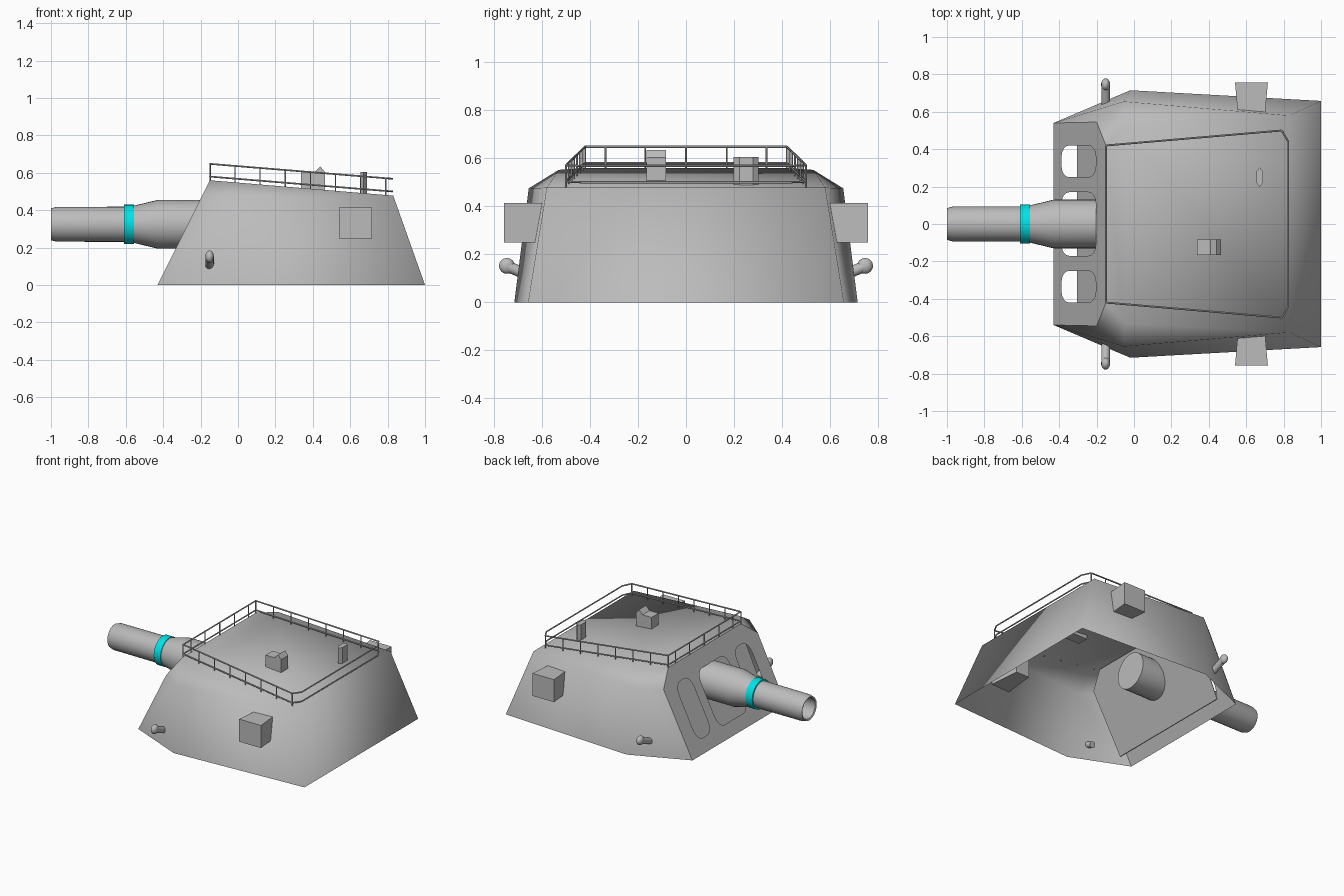
import bpy, bmesh, math
from mathutils import Vector

if "Cube" in bpy.data.objects:
    bpy.data.objects.remove(bpy.data.objects["Cube"])


def material(name, rgb):
    m = bpy.data.materials.new(name)
    m.diffuse_color = (*rgb, 1)
    m.use_nodes = True
    m.node_tree.nodes["Principled BSDF"].inputs["Base Color"].default_value = m.diffuse_color
    return m


GREY = material("plain_grey", (0.5, 0.5, 0.5))
CYAN = material("cyan", (0.0, 0.8, 0.83))


def finish(name, bm, mat=GREY, smooth=None):
    me = bpy.data.meshes.new(name)
    bm.to_mesh(me)
    bm.free()
    ob = bpy.data.objects.new(name, me)
    bpy.context.collection.objects.link(ob)
    me.materials.append(mat)
    if smooth:
        bpy.ops.object.select_all(action='DESELECT')
        ob.select_set(True)
        bpy.context.view_layer.objects.active = ob
        bpy.ops.object.shade_smooth_by_angle(angle=math.radians(smooth))
    return ob


def prism(name, base, offset):
    """Extrude a closed polygon along an offset."""
    bm = bmesh.new()
    face = bm.faces.new([bm.verts.new(p) for p in base])
    new = bmesh.ops.extrude_face_region(bm, geom=[face], use_keep_orig=True)["geom"]
    bmesh.ops.translate(bm, vec=offset, verts=[v for v in new if isinstance(v, bmesh.types.BMVert)])
    bmesh.ops.recalc_face_normals(bm, faces=bm.faces)
    return finish(name, bm)


def lathe(name, profile, mat=GREY, sides=32):
    """Revolve (x, radius) points about the gun axis."""
    bm = bmesh.new()
    rings = []
    for x, r in profile:
        rings.append([bm.verts.new((x, r * math.cos(2 * math.pi * i / sides),
                                    0.325 + r * math.sin(2 * math.pi * i / sides))) for i in range(sides)])
    for a, b in zip(rings, rings[1:]):
        for i in range(sides):
            j = (i + 1) % sides
            bm.faces.new((a[i], a[j], b[j], b[i]))
    bm.faces.new(rings[0])
    bm.faces.new(rings[-1])
    bmesh.ops.recalc_face_normals(bm, faces=bm.faces)
    return finish(name, bm, mat, 35)


def rod(bm, a, b, r, sides=6):
    """Add a straight round bar between two points."""
    a, b = Vector(a), Vector(b)
    mat = Vector((0, 0, 1)).rotation_difference(b - a).to_matrix().to_4x4()
    mat.translation = (a + b) / 2
    bmesh.ops.create_cone(bm, cap_ends=True, segments=sides, radius1=r, radius2=r,
                          depth=(b - a).length, matrix=mat)


def roof_z(x):
    return 0.56 - 0.0816 * (x + 0.15)


# Armoured shell, open below: base outline, wall top, roof edge
bm = bmesh.new()
half = [(-0.43, 0.54, 0), (-0.02, 0.715, 0), (1.0, 0.658, 0),
        (-0.2, 0.545, 0.46), (-0.055, 0.655, 0.475), (0.83, 0.58, 0.478),
        (-0.15, 0.42, 0.56), (-0.05, 0.53, roof_z(-0.05))]
L = [bm.verts.new(p) for p in half]
R = [bm.verts.new((x, -y, z)) for x, y, z in half]
for s in (L, R):
    for q in ((0, 1, 4, 3), (1, 2, 5, 4), (3, 4, 7, 6), (4, 5, 7)):
        bm.faces.new([s[i] for i in q])
bm.faces.new((L[2], R[2], R[5], L[5]))
bm.faces.new((L[6], L[7], R[7], R[6]))
bm.faces.new((L[7], L[5], R[5], R[7]))
bmesh.ops.recalc_face_normals(bm, faces=bm.faces)
finish("armour_shell", bm, smooth=120)


# Front plate with three rounded openings
def rounded(y0, y1, z0, z1, ry, rz, n=4):
    pts = []
    for cy, cz, a0 in ((y1 - ry, z1 - rz, 0), (y0 + ry, z1 - rz, 90),
                       (y0 + ry, z0 + rz, 180), (y1 - ry, z0 + rz, 270)):
        for i in range(n + 1):
            a = math.radians(a0 + 90 * i / n)
            pts.append((cy + ry * math.cos(a), cz + rz * math.sin(a)))
    return pts


bm = bmesh.new()
loops = [[(-0.54, 0), (0.54, 0), (0.545, 0.46), (0.42, 0.56), (-0.42, 0.56), (-0.545, 0.46)],
         rounded(0.25, 0.42, 0.085, 0.452, 0.06, 0.08),
         rounded(-0.17, 0.17, 0.085, 0.452, 0.06, 0.08),
         rounded(-0.42, -0.25, 0.085, 0.452, 0.06, 0.08)]
edges = []
for lp in loops:
    vs = [bm.verts.new((-0.43 + z / 2, y, z)) for y, z in lp]
    edges += [bm.edges.new((vs[i - 1], vs[i])) for i in range(len(vs))]
bmesh.ops.triangle_fill(bm, edges=edges, use_beauty=True, normal=(-2, 0, 1))
for f in bm.faces:
    f.normal_update()
    if f.normal.x > 0:
        f.normal_flip()
finish("front_plate", bm)

# Recessed plate behind the openings
prism("backing_plate", [(-0.31 + z / 2, y, z) for y, z in
      ((-0.5, 0.01), (0.5, 0.01), (0.52, 0.44), (0.4, 0.535), (-0.4, 0.535), (-0.52, 0.44))], (0.006, 0, 0))

# Gun barrel with hollow muzzle, and cyan band
lathe("gun_barrel", [(-0.8, 0.072), (-0.995, 0.074), (-1.0, 0.085), (-0.97, 0.093), (-0.6, 0.094),
                     (-0.555, 0.1), (-0.43, 0.13), (0.03, 0.13)])
lathe("barrel_band", [(-0.61, 0.09), (-0.61, 0.105), (-0.555, 0.105), (-0.555, 0.09)], CYAN)

# Roof railing: two closed rails and posts
bm = bmesh.new()
plan = [(-0.15, 0.42), (0.79, 0.5), (0.825, 0.44), (0.825, -0.44), (0.79, -0.5), (-0.15, -0.42)]
for h in (0.02, 0.088):
    for i in range(6):
        a, b = plan[i - 1], plan[i]
        rod(bm, (*a, roof_z(a[0]) + h), (*b, roof_z(b[0]) + h), 0.005)
posts = [(-0.148, y) for y in (-0.335, -0.17, 0, 0.17, 0.335)]
for i in range(8):
    t = i / 7
    posts += [(-0.15 + 0.94 * t, s * (0.42 + 0.08 * t)) for s in (-1, 1)]
for x, y in posts:
    rod(bm, (x, y, roof_z(x) - 0.01), (x, y, roof_z(x) + 0.088), 0.0035)
finish("roof_railing", bm)

# Sight hood and small periscope on the roof
prism("sight_hood", [(x, -0.165, z) for x, z in
      ((0.338, 0.49), (0.338, 0.604), (0.41, 0.604), (0.44, 0.634), (0.465, 0.604), (0.465, 0.49))], (0, 0.082, 0))
prism("periscope", [(x, y, 0.47) for x, y in
      ((0.672, 0.198), (0.69, 0.222), (0.69, 0.28), (0.672, 0.303), (0.654, 0.28), (0.654, 0.222))], (0, 0, 0.135))

# Side boxes flaring outward, and tilted lifting lugs
for side, s in (("left", 1), ("right", -1)):
    bm = bmesh.new()
    rings = [[bm.verts.new((0.628 + dx * w, s * y, z)) for dx, z in
              ((-1, 0.25), (1, 0.25), (1, 0.415), (-1, 0.415))] for y, w in ((0.4, 0.055), (0.757, 0.088))]
    a, b = rings
    for i in range(4):
        bm.faces.new((a[i - 1], a[i], b[i], b[i - 1]))
    bm.faces.new(a)
    bm.faces.new(b)
    bmesh.ops.recalc_face_normals(bm, faces=bm.faces)
    finish(side + "_side_box", bm)

    bm = bmesh.new()
    rod(bm, (-0.152, s * 0.61, 0.095), (-0.152, s * 0.745, 0.15), 0.023, 12)
    ball = bmesh.ops.create_uvsphere(bm, u_segments=14, v_segments=8, radius=0.033)["verts"]
    bmesh.ops.scale(bm, vec=(0.72, 1, 1), verts=ball)
    bmesh.ops.translate(bm, vec=(-0.152, s * 0.746, 0.152), verts=ball)
    finish(side + "_lifting_lug", bm, smooth=40)
